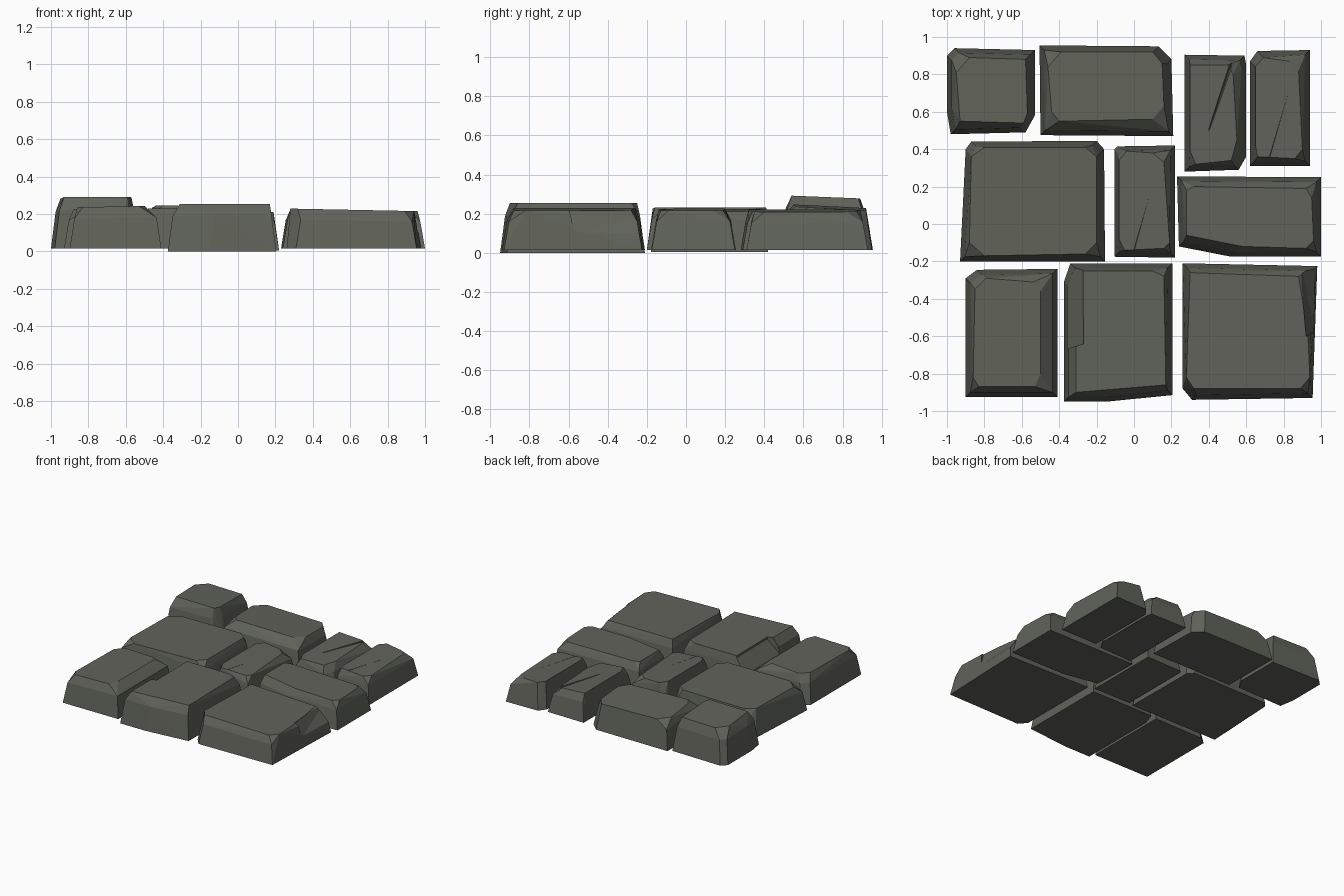
import bpy, bmesh
from mathutils import Vector

if "Cube" in bpy.data.objects:
    bpy.data.objects.remove(bpy.data.objects["Cube"])

stone_mat = bpy.data.materials.new("dark olive grey stone")
stone_mat.diffuse_color = (0.118, 0.125, 0.102, 1)
stone_mat.use_nodes = True
stone_mat.node_tree.nodes["Principled BSDF"].inputs["Base Color"].default_value = stone_mat.diffuse_color


def hull(name, pts):
    """Convex faceted block around a set of points."""
    bm = bmesh.new()
    for p in pts:
        bm.verts.new(p)
    res = bmesh.ops.convex_hull(bm, input=bm.verts)
    junk = {g for g in res["geom_interior"] + res["geom_unused"] if isinstance(g, bmesh.types.BMVert)}
    bmesh.ops.delete(bm, geom=list(junk), context='VERTS')
    bmesh.ops.dissolve_limit(bm, angle_limit=0.03, verts=bm.verts, edges=bm.edges)
    bmesh.ops.recalc_face_normals(bm, faces=bm.faces)
    me = bpy.data.meshes.new(name)
    bm.to_mesh(me)
    bm.free()
    ob = bpy.data.objects.new(name, me)
    bpy.context.collection.objects.link(ob)
    me.materials.append(stone_mat)
    return ob


def stone(name, base, top, h, tx=0, ty=0, z0=0.015, slope=0.025):
    """Sloped sides up to a shoulder, then a bevel to a tilted top."""
    n = len(top)
    cx, cy = sum(p[0] for p in top) / n, sum(p[1] for p in top) / n
    height = lambda x, y: h + tx * (x - cx) + ty * (y - cy)
    pts = [(x, y, z0) for x, y in base]
    for x, y in base:
        d = Vector((cx - x, cy - y))
        sx = x + slope * (1 if d.x > 0 else -1)
        sy = y + slope * (1 if d.y > 0 else -1)
        pts.append((sx, sy, 0.74 * height(sx, sy)))
    pts += [(x, y, height(x, y)) for x, y in top]
    return hull(name, pts)


def cut(ob, pts):
    """Chip a convex wedge out of a stone, then drop the cutter."""
    c = hull("cutter", pts)
    c.hide_render = True
    m = ob.modifiers.new("chip", 'BOOLEAN')
    m.operation, m.object, m.solver = 'DIFFERENCE', c, 'EXACT'
    dg = bpy.context.evaluated_depsgraph_get()
    me = bpy.data.meshes.new_from_object(ob.evaluated_get(dg))
    ob.modifiers.clear()
    ob.data = me
    bpy.data.objects.remove(c)


def crack(ob, a, b, w, z, depth):
    """V-shaped groove that tapers from a to b."""
    cut(ob, [(a[0] - w, a[1], z + .05), (a[0] + w, a[1], z + .05), (a[0], a[1], z - depth),
             (b[0] - w / 4, b[1], z + .05), (b[0] + w / 4, b[1], z + .05), (b[0], b[1], z - depth / 4)])


# back row
stone("back_left_stone",
      [(-1, .9), (-.96, .94), (-.53, .93), (-.53, .58), (-.58, .49), (-.98, .48), (-1, .6)],
      [(-.95, .81), (-.88, .89), (-.58, .88), (-.57, .59), (-.59, .54), (-.93, .55)],
      .285, ty=-.04)
stone("back_middle_stone",
      [(-.505, .955), (.13, .95), (.2, .88), (.21, .47), (-.5, .475)],
      [(-.46, .84), (-.39, .92), (.1, .92), (.15, .86), (.16, .63), (.1, .56), (-.4, .55), (-.44, .6)],
      .232, tx=-.02, ty=-.05)
back_a = stone("back_right_inner_stone",
      [(.27, .905), (.59, .9), (.6, .85), (.6, .36), (.56, .29), (.27, .28)],
      [(.3, .85), (.5, .85), (.53, .8), (.55, .45), (.52, .34), (.33, .32), (.3, .39)],
      .215, tx=-.05)
crack(back_a, (.525, .87), (.4, .5), .025, .212, .03)
back_b = stone("back_right_outer_stone",
      [(.62, .87), (.66, .925), (.94, .93), (.94, .31), (.62, .31)],
      [(.65, .84), (.69, .89), (.83, .87), (.88, .82), (.9, .4), (.86, .35), (.66, .36), (.65, .42)],
      .215, tx=-.05)
crack(back_b, (.72, .34), (.83, .72), .008, .215, .01)

# middle row
stone("middle_left_stone",
      [(-.9, .4), (-.87, .44), (-.2, .445), (-.16, .4), (-.155, -.2), (-.93, -.2)],
      [(-.87, .36), (-.8, .41), (-.26, .41), (-.2, .36), (-.2, -.1), (-.26, -.16), (-.8, -.17), (-.88, -.1)],
      .228, tx=.01)
centre = stone("centre_stone",
      [(-.105, .4), (-.09, .415), (.22, .42), (.22, -.18), (-.105, -.175)],
      [(-.08, .34), (-.04, .39), (.1, .38), (.16, .33), (.19, -.1), (.16, -.13), (-.05, -.14), (-.08, -.08)],
      .218, tx=-.05, z0=.005)
crack(centre, (0, -.14), (.11, .25), .008, .22, .01)
stone("middle_right_stone",
      [(.23, .255), (1, .25), (1, -.175), (.52, -.175), (.24, -.12)],
      [(.28, .18), (.32, .2), (.6, .18), (.92, .19), (.95, .14), (.96, -.09), (.92, -.13), (.58, -.12), (.28, -.06)],
      .22, tx=-.015)

# front row
stone("front_left_stone",
      [(-.9, -.29), (-.84, -.245), (-.41, -.24), (-.41, -.925), (-.9, -.925)],
      [(-.85, -.35), (-.79, -.29), (-.54, -.31), (-.5, -.36), (-.5, -.8), (-.53, -.87), (-.83, -.87), (-.86, -.82)],
      .24, tx=.02)
front_mid = stone("front_middle_stone",
      [(-.375, -.31), (-.34, -.21), (.205, -.21), (.205, -.915), (-.15, -.95), (-.375, -.95)],
      [(-.31, -.25), (.1, -.25), (.16, -.28), (.17, -.86), (-.17, -.89), (-.31, -.9)],
      .255, z0=0)
cut(front_mid, [(-.275, -.15, .3), (-.27, -.64, .3), (-.45, -.69, .3), (-.45, -.15, .3),
                (-.275, -.15, .24), (-.27, -.64, .24), (-.36, -.67, .13), (-.36, -.15, .13)])
front_right = stone("front_right_stone",
      [(.26, -.21), (.98, -.225), (.97, -.57), (.955, -.93), (.31, -.94), (.26, -.88)],
      [(.3, -.26), (.88, -.28), (.93, -.6), (.94, -.82), (.89, -.88), (.32, -.88), (.28, -.82)],
      .222, tx=-.02)
cut(front_right, [(.88, -.15, .3), (.92, -.6, .3), (1.1, -.56, .3), (1.1, -.15, .3),
                  (.88, -.15, .215), (.92, -.6, .21), (.965, -.57, .1), (.965, -.15, .1)])
